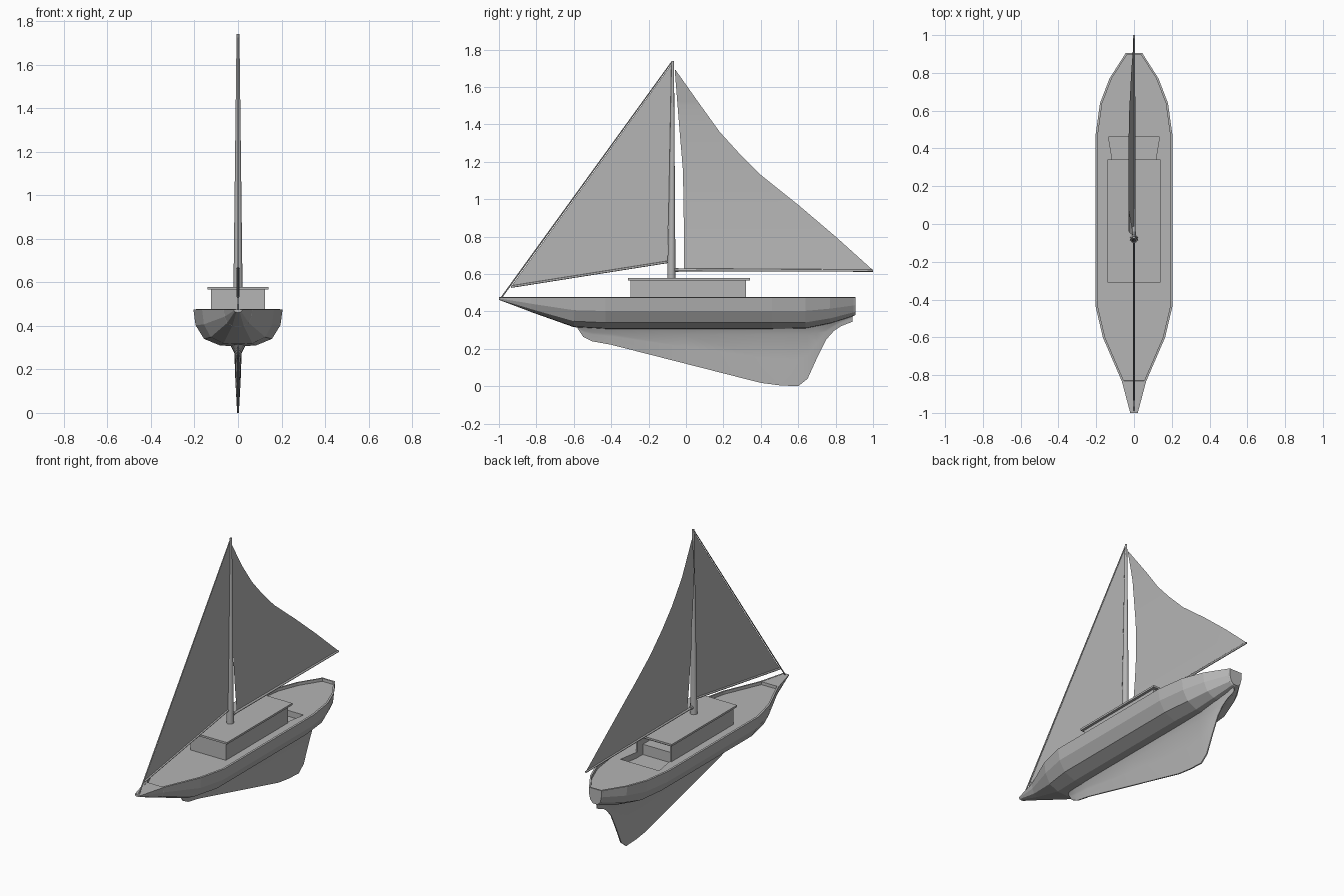
import bpy, bmesh
from mathutils import Vector

if "Cube" in bpy.data.objects:
    bpy.data.objects.remove(bpy.data.objects["Cube"])

GREY = (0.46, 0.46, 0.46, 1)
mat = bpy.data.materials.new("plain grey")
mat.use_nodes = True
mat.diffuse_color = GREY
mat.node_tree.nodes["Principled BSDF"].inputs["Base Color"].default_value = GREY


def finish(name, bm):
    bmesh.ops.recalc_face_normals(bm, faces=bm.faces[:])
    mesh = bpy.data.meshes.new(name)
    bm.to_mesh(mesh)
    bm.free()
    mesh.materials.append(mat)
    obj = bpy.data.objects.new(name, mesh)
    bpy.context.collection.objects.link(obj)
    return obj


def loft(name, rings, closed=True):
    """Skin a row of equal rings; closed rings also get end caps."""
    bm = bmesh.new()
    rows = [[bm.verts.new(p) for p in ring] for ring in rings]
    n = len(rows[0])
    for a, b in zip(rows, rows[1:]):
        for i in range(n if closed else n - 1):
            j = (i + 1) % n
            bm.faces.new((a[i], a[j], b[j], b[i]))
    if closed:
        bm.faces.new(rows[0])
        bm.faces.new(rows[-1])
    return finish(name, bm)


def box(name, x, y0, y1, z0, z1):
    return loft(name, [[(-x, y, z0), (x, y, z0), (x, y, z1), (-x, y, z1)] for y in (y0, y1)])


def spar(name, start, end, r0, r1, sides=8):
    bm = bmesh.new()
    start, end = Vector(start), Vector(end)
    axis = end - start
    bmesh.ops.create_cone(bm, cap_ends=True, segments=sides, radius1=r0, radius2=r1,
                          depth=axis.length)
    obj = finish(name, bm)
    obj.rotation_mode = 'QUATERNION'
    obj.rotation_quaternion = axis.to_track_quat('Z', 'Y')
    obj.location = (start + end) / 2
    return obj


def smooth(obj, angle):
    bpy.ops.object.select_all(action='DESELECT')
    bpy.context.view_layer.objects.active = obj
    obj.select_set(True)
    bpy.ops.object.shade_smooth_by_angle(angle=angle)


def lerp(table, t):
    for (a, u), (b, v) in zip(table, table[1:]):
        if t <= b:
            return u + (v - u) * (t - a) / (b - a)
    return table[-1][1]


# Hull: one chined section scaled along the length, with a raised rim round the deck
RIM, DECK = 0.475, 0.457
SECTION = [(1, 1), (0.95, 0.57), (0.76, 0.2), (0.4, 0.02), (0, 0)]


def hull_ring(y, w, bottom, deck):
    side = [(w * a, bottom + (RIM - bottom) * h) for a, h in SECTION]
    inner = max(w - 0.012, w * 0.5)
    half = [(inner, deck), (inner, RIM + 0.001)] + side
    pts = half + [(-x, z) for x, z in reversed(half[:-1])]
    return [(x, y, z) for x, z in pts]


hull = loft("hull", [hull_ring(*s) for s in (
    (-1.0, 0.02, 0.462, RIM), (-0.83, 0.065, 0.398, RIM), (-0.829, 0.066, 0.397, DECK),
    (-0.6, 0.165, 0.316, DECK), (-0.43, 0.205, 0.306, DECK), (0.46, 0.205, 0.306, DECK),
    (0.64, 0.18, 0.308, DECK), (0.77, 0.13, 0.335, DECK), (0.895, 0.05, 0.375, DECK),
    (0.896, 0.05, 0.375, RIM), (0.905, 0.045, 0.38, RIM))])

# Keel: thin fin with a flared root
KEEL = [(-0.58, 0.32, 0.31, 0.01), (-0.55, 0.32, 0.265, 0.022), (-0.5, 0.32, 0.24, 0.03),
        (-0.4, 0.32, 0.222, 0.04), (0, 0.32, 0.12, 0.04), (0.4, 0.32, 0.018, 0.04),
        (0.5, 0.32, 0.005, 0.04), (0.6, 0.32, 0.0, 0.04), (0.65, 0.32, 0.04, 0.038),
        (0.7, 0.33, 0.15, 0.034), (0.75, 0.34, 0.25, 0.03), (0.79, 0.35, 0.295, 0.024),
        (0.83, 0.365, 0.322, 0.016), (0.89, 0.385, 0.345, 0.008)]
rings = []
for y, top, low, w in KEEL:
    h = top - low
    flare = min(0.045, h * 0.4)
    half = [(w, top), (w * 0.42, top - flare), (w * 0.3, top - h * 0.55), (w * 0.1, low)]
    rings.append([(x, y, z) for x, z in half + [(-x, z) for x, z in reversed(half)]])
smooth(loft("keel", rings), 0.5)

# Cabin, roof and sunken cockpit
cabin = box("cabin", 0.124, -0.298, 0.322, 0.44, 0.566)
box("cabin_roof", 0.14, -0.31, 0.342, 0.566, 0.578)
cutter = loft("cockpit_cutter", [
    [(-x, y, 0.42), (x, y, 0.42), (x, y, 0.553), (-x, y, 0.553)]
    for y, x in ((0.2, 0.112), (0.335, 0.114), (0.46, 0.135))])
cutter.hide_render = True
cutter.hide_viewport = True
for obj in (hull, cabin):
    cut = obj.modifiers.new("cockpit", 'BOOLEAN')
    cut.operation = 'DIFFERENCE'
    cut.solver = 'EXACT'
    cut.object = cutter
box("companionway_step", 0.111, 0.201, 0.27, 0.42, 0.485)

# Mast, boom, jib spar and forestay
smooth(spar("mast", (0, -0.078, 0.57), (0, -0.071, 1.74), 0.022, 0.007, 10), 0.9)
smooth(spar("boom", (0, -0.055, 0.622), (0, 1.0, 0.618), 0.008, 0.006), 0.9)
smooth(spar("jib_spar", (0, -0.935, 0.532), (0, -0.1, 0.664), 0.006, 0.006), 0.9)
spar("forestay", (0, -0.99, 0.47), (0, -0.074, 1.737), 0.004, 0.003, 6)
spar("gooseneck", (0, -0.09, 0.622), (0, -0.04, 0.622), 0.011, 0.011, 8)

# Jib: flat three-cornered sheet
bm = bmesh.new()
bm.faces.new([bm.verts.new(p) for p in ((0, -0.935, 0.533), (0, -0.1, 0.666), (0, -0.072, 1.73))])
finish("jib", bm)

# Mainsail: rows from luff to leech, bellied to one side
LUFF = [(0.62, -0.012), (0.9, -0.012), (1.15, -0.016), (1.4, -0.037), (1.69, -0.06)]
LEECH = [(0.62, 1.0), (0.8, 0.8), (0.97, 0.6), (1.13, 0.4), (1.25, 0.28), (1.36, 0.18),
         (1.52, 0.065), (1.69, -0.055)]
BELLY = [(0.62, 0), (0.8, -0.015), (1.0, -0.027), (1.25, -0.03), (1.5, -0.027), (1.69, -0.004)]
heights = sorted({z for table in (LUFF, LEECH, BELLY) for z, _ in table})
rows = []
for z in heights:
    a, b = lerp(LUFF, z), lerp(LEECH, z)
    rows.append([(lerp(BELLY, z), a + (b - a) * i / 6, z) for i in range(7)])
smooth(loft("mainsail", rows, closed=False), 0.8)
